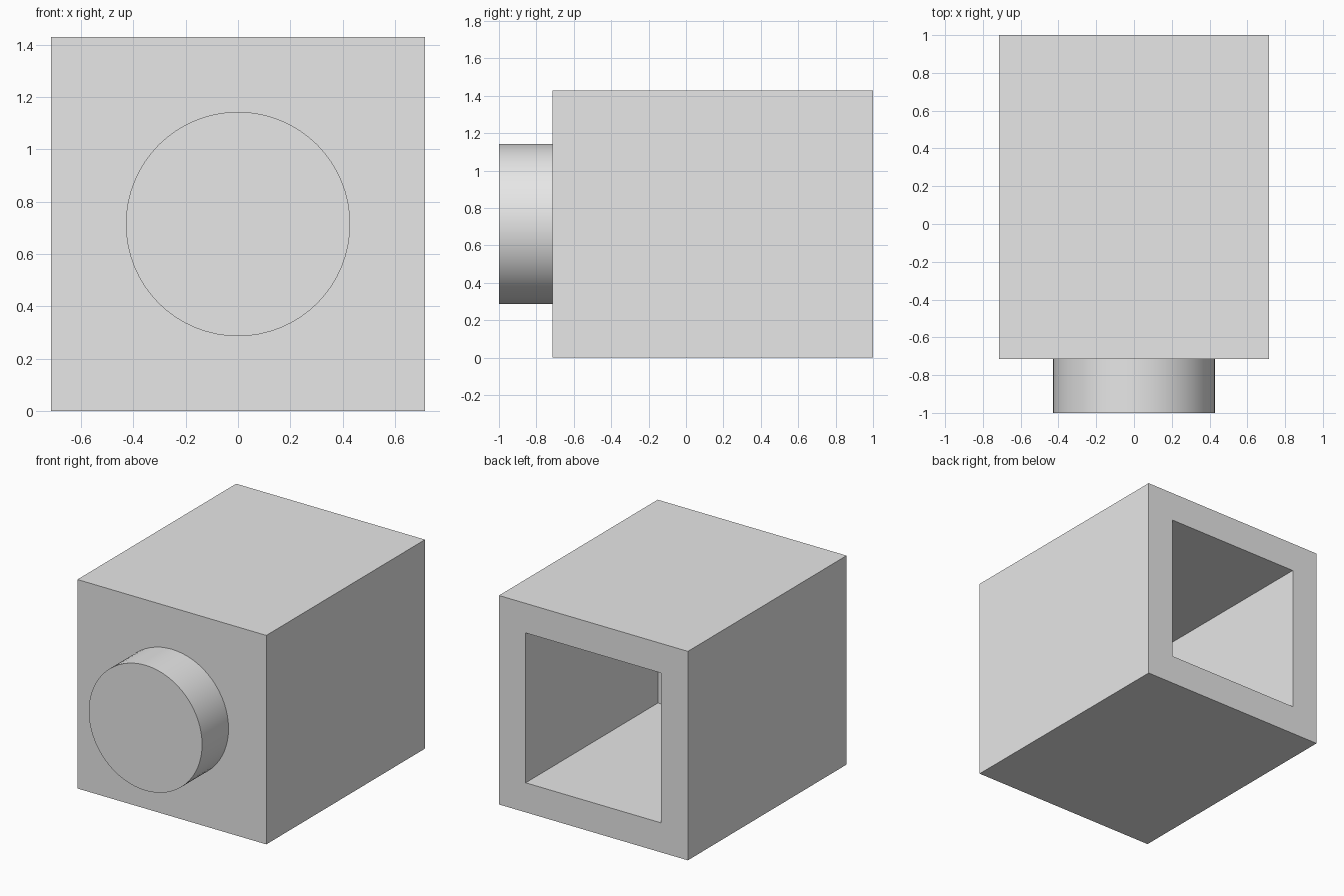
import bpy
import bmesh
import math
from mathutils import Matrix, Vector

old = bpy.data.objects.get("Cube")
if old:
    bpy.data.objects.remove(old, do_unlink=True)

U = 1 / 14                     # module: the body is 20 x 24 x 20 modules
WIDTH, LENGTH = 20 * U, 24 * U
WALL, STUD_R, STUD_H = 4 * U, 6 * U, 4 * U
FRONT = 1 - LENGTH             # y of the body's front face

grey = bpy.data.materials.new("light grey")
grey.use_nodes = True
colour = (0.8, 0.8, 0.8, 1)
grey.diffuse_color = colour
grey.node_tree.nodes["Principled BSDF"].inputs["Base Color"].default_value = colour


def make_object(name, bm):
    bmesh.ops.recalc_face_normals(bm, faces=bm.faces)
    mesh = bpy.data.meshes.new(name)
    bm.to_mesh(mesh)
    bm.free()
    mesh.materials.append(grey)
    obj = bpy.data.objects.new(name, mesh)
    bpy.context.collection.objects.link(obj)
    return obj


# Hollow body: a box with a square socket sunk into its back face
bm = bmesh.new()
bmesh.ops.create_cube(bm, size=1)
bmesh.ops.scale(bm, vec=(WIDTH, LENGTH, WIDTH), verts=bm.verts)
bmesh.ops.translate(bm, vec=(0, 1 - LENGTH / 2, WIDTH / 2), verts=bm.verts)
back = max(bm.faces, key=lambda f: f.calc_center_median().y)
bmesh.ops.inset_region(bm, faces=[back], thickness=WALL)
sunk = bmesh.ops.extrude_discrete_faces(bm, faces=[back])["faces"][0]
bmesh.ops.translate(bm, vec=(0, WALL - LENGTH, 0), verts=sunk.verts)
make_object("hollow_body", bm)

# Round stud on the front
bm = bmesh.new()
place = Matrix.Translation(Vector((0, FRONT - STUD_H / 2, WIDTH / 2)))
bmesh.ops.create_cone(bm, cap_ends=True, segments=64, radius1=STUD_R,
                      radius2=STUD_R, depth=STUD_H,
                      matrix=place @ Matrix.Rotation(math.pi / 2, 4, "X"))
stud = make_object("front_stud", bm)
bpy.ops.object.select_all(action="DESELECT")
stud.select_set(True)
bpy.context.view_layer.objects.active = stud
bpy.ops.object.shade_smooth_by_angle(angle=math.radians(30))
